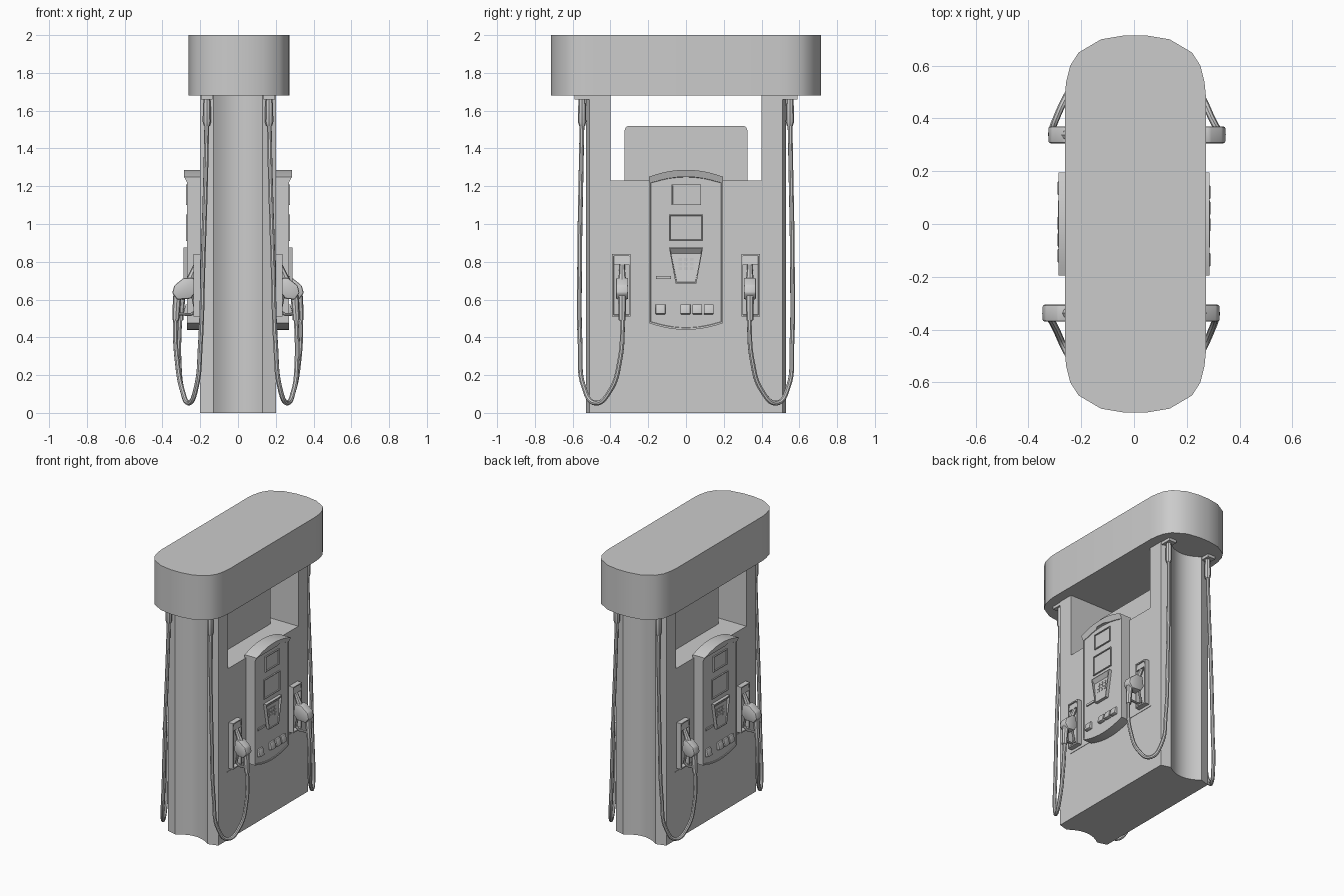
import bpy
import bmesh
import math

cube = bpy.data.objects.get("Cube")
if cube:
    bpy.data.objects.remove(cube, do_unlink=True)

GREY = (0.6, 0.6, 0.6, 1.0)
mat = bpy.data.materials.new("plain_grey")
mat.use_nodes = True
mat.diffuse_color = GREY
bsdf = mat.node_tree.nodes["Principled BSDF"]
bsdf.inputs["Base Color"].default_value = GREY
bsdf.inputs["Roughness"].default_value = 0.7


def add_object(name, mesh):
    mesh.materials.clear()
    mesh.materials.append(mat)
    mesh.shade_smooth()
    mesh.set_sharp_from_angle(angle=math.radians(35))
    obj = bpy.data.objects.new(name, mesh)
    bpy.context.scene.collection.objects.link(obj)
    return obj


def prism(name, pts, axis, lo, hi, bevel=0, rim=0, depth=0, hood=0):
    """Extrude a 2D outline along an axis; optionally sink its front face."""
    place = {"x": lambda p, t: (t, p[0], p[1]),
             "y": lambda p, t: (p[0], t, p[1]),
             "z": lambda p, t: (p[0], p[1], t)}[axis]
    bm = bmesh.new()
    low = [bm.verts.new(place(p, lo)) for p in pts]
    high = [bm.verts.new(place(p, hi)) for p in pts]
    bm.faces.new(low)
    front = bm.faces.new(high)
    for i in range(len(pts)):
        j = (i + 1) % len(pts)
        bm.faces.new((low[i], low[j], high[j], high[i]))
    bmesh.ops.recalc_face_normals(bm, faces=bm.faces)
    if rim:
        bmesh.ops.inset_region(bm, faces=[front], thickness=rim)
        bmesh.ops.inset_region(bm, faces=[front], thickness=0.002)
        mid = front.calc_center_median().z
        for v in front.verts:
            v.co.x -= depth
            if hood and v.co.z > mid:
                v.co.z -= hood
            elif hood:
                v.co.x += depth * 0.8
    if bevel:
        bmesh.ops.bevel(bm, geom=bm.edges[:], offset=bevel, segments=2,
                        profile=0.5, affect="EDGES")
    mesh = bpy.data.meshes.new(name)
    bm.to_mesh(mesh)
    bm.free()
    return add_object(name, mesh)


def tube(name, pts, radii, smooth=False):
    """Round tube along a path with a radius at each point."""
    curve = bpy.data.curves.new(name, "CURVE")
    curve.dimensions = "3D"
    curve.bevel_depth = 1.0
    curve.bevel_resolution = 2
    curve.resolution_u = 8
    curve.use_fill_caps = True
    spline = curve.splines.new("BEZIER")
    spline.bezier_points.add(len(pts) - 1)
    for bp, p, r in zip(spline.bezier_points, pts, radii):
        bp.co, bp.radius = p, r
        bp.handle_left_type = bp.handle_right_type = "AUTO" if smooth else "VECTOR"
    temp = bpy.data.objects.new(name + "_path", curve)
    bpy.context.scene.collection.objects.link(temp)
    deps = bpy.context.evaluated_depsgraph_get()
    mesh = bpy.data.meshes.new_from_object(temp.evaluated_get(deps))
    bpy.data.objects.remove(temp, do_unlink=True)
    return add_object(name, mesh)


def rect(a0, a1, b0, b1):
    return [(a0, b0), (a1, b0), (a1, b1), (a0, b1)]


def round_rect(a0, a1, b0, b1, r, n=4):
    pts = []
    corners = [(a1 - r, b1 - r), (a0 + r, b1 - r), (a0 + r, b0 + r), (a1 - r, b0 + r)]
    for k, (ca, cb) in enumerate(corners):
        for i in range(n + 1):
            t = (k + i / n) * math.pi / 2
            pts.append((ca + r * math.cos(t), cb + r * math.sin(t)))
    return pts


def arch(w, z, rise, n=12):
    """Shallow arch from -w to w."""
    return [(w * t, z + rise * (1 - t * t)) for t in
            (-1 + 2 * i / n for i in range(n + 1))]


# Body: hollowed ends, solid lower part and two columns beside the opening
end = [(-0.2, 0.51)] + arch(0.13, 0.53, -0.05) + [(0.2, 0.51)]
far = [(-x, -y) for x, y in end]
prism("lower_body", end + far, "z", 0, 1.23)
prism("back_column", end + [(0.2, 0.4), (-0.2, 0.4)], "z", 1.23, 1.7)
prism("front_column", far + [(-0.2, -0.4), (0.2, -0.4)], "z", 1.23, 1.7)

# Canopy with rounded ends
quarter = [(0.267, 0.49), (0.262, 0.54), (0.247, 0.6), (0.215, 0.65),
           (0.13, 0.7), (0.04, 0.715)]
top = quarter + [(-x, y) for x, y in reversed(quarter)]
prism("canopy", [(x + 0.005, y) for x, y in top + [(-x, -y) for x, y in top]],
      "z", 1.68, 2.0)

# Sign board standing in the opening
prism("sign_board", round_rect(-0.325, 0.325, 1.2, 1.52, 0.025), "x", -0.03, 0.03)

# Everything below is built on the +x side, then turned round for the other side
side = []

# Control cabinet with arched top and bottom
bottom = arch(0.195, 0.475, -0.035)
side.append(prism("cabinet", bottom + arch(0.195, 1.225, 0.035)[::-1], "x", 0.19, 0.27,
                  rim=0.01, depth=0.004))
hood = prism("cabinet_hood", arch(0.195, 1.22, 0.03) + arch(0.195, 1.25, 0.037)[::-1],
             "x", 0.19, 0.27)
for v in hood.data.vertices:
    if v.co.x > 0.25 and v.co.z > 1.249:
        v.co.x = 0.286
side.append(hood)
side.append(prism("panel_seam", rect(-0.41, 0.41, 0.488, 0.493), "x", 0.198, 0.203))

# Screens, keypad, card slot and selection buttons
side.append(prism("upper_screen", rect(-0.077, 0.08, 1.1, 1.21), "x", 0.25, 0.275,
                  rim=0.008, depth=0.007))
side.append(prism("lower_screen", rect(-0.09, 0.09, 0.91, 1.05), "x", 0.25, 0.275,
                  rim=0.008, depth=0.007))
side.append(prism("keypad", [(-0.055, 0.685), (0.055, 0.685), (0.09, 0.875), (-0.09, 0.875)],
                  "x", 0.25, 0.288, rim=0.008, depth=0.02, hood=0.025))
for row in range(3):
    for col in (-1, 0, 1):
        y, z, x = col * 0.03, 0.765 + row * 0.024, 0.276 - row * 0.002
        side.append(prism("key", rect(y - 0.01, y + 0.01, z - 0.008, z + 0.008),
                          "x", x - 0.008, x + 0.003))
side.append(prism("card_slot", rect(-0.16, -0.08, 0.71, 0.725), "x", 0.25, 0.274))
for y in (-0.135, -0.003, 0.06, 0.12):
    side.append(prism("select_button", [(0.25, 0.52), (0.29, 0.525), (0.277, 0.575), (0.25, 0.575)],
                      "y", y - 0.026, y + 0.026, bevel=0.003))

# Two filling stations: holster, nozzle and hose
for s, d in ((-1, 0.0), (1, 0.022)):
    yc = s * 0.342
    y0 = s * 0.338
    side.append(prism("holster", rect(yc - 0.049, yc + 0.049, 0.51, 0.84), "x", 0.19, 0.235,
                      rim=0.012, depth=0.03))
    side.append(prism("holster_cap", [(0.19, 0.785), (0.235, 0.785), (0.225, 0.84), (0.19, 0.84)],
                      "y", yc - 0.045, yc + 0.045))
    body = [(0.225, 0.64), (0.25, 0.605), (0.3 + d, 0.6), (0.326 + d, 0.635),
            (0.315 + d, 0.675), (0.265 + d, 0.715), (0.235, 0.715)]
    side.append(prism("nozzle_body", body, "y", y0 - 0.032, y0 + 0.032, bevel=0.008))
    side.append(tube("nozzle_spout", [(0.26, y0, 0.69), (0.235, y0, 0.75), (0.21, y0, 0.81)],
                     [0.022, 0.016, 0.012]))
    side.append(tube("nozzle_guard", [(0.24, y0, 0.62), (0.225, y0, 0.54), (0.25, y0, 0.52),
                                      (0.31 + d, y0, 0.525)], [0.008] * 4))
    side.append(tube("hose_cuff", [(0.3 + d, y0, 0.62), (0.308 + d, y0, 0.49)], [0.022, 0.018]))
    path = [(0.304 + d, 0.338, 0.55), (0.31 + d, 0.336, 0.45), (0.312 + d / 2, 0.35, 0.28),
            (0.295, 0.4, 0.12), (0.258, 0.48, 0.052), (0.22, 0.542, 0.14),
            (0.2, 0.56, 0.35), (0.185, 0.563, 0.8), (0.17, 0.555, 1.3), (0.165, 0.55, 1.56)]
    side.append(tube("hose", [(x, s * y, z) for x, y, z in path], [0.013] * len(path), True))
    side.append(tube("hose_coupling", [(0.165, s * 0.55, z) for z in (1.52, 1.54, 1.62, 1.68)],
                     [0.016, 0.022, 0.021, 0.016]))
    side.append(prism("hose_bracket", rect(0.135, 0.195, s * 0.59, s * 0.5), "z", 1.66, 1.7))

for obj in side:
    twin = obj.copy()
    twin.name = "opposite_" + obj.name
    twin.rotation_euler.z = math.pi
    bpy.context.scene.collection.objects.link(twin)
